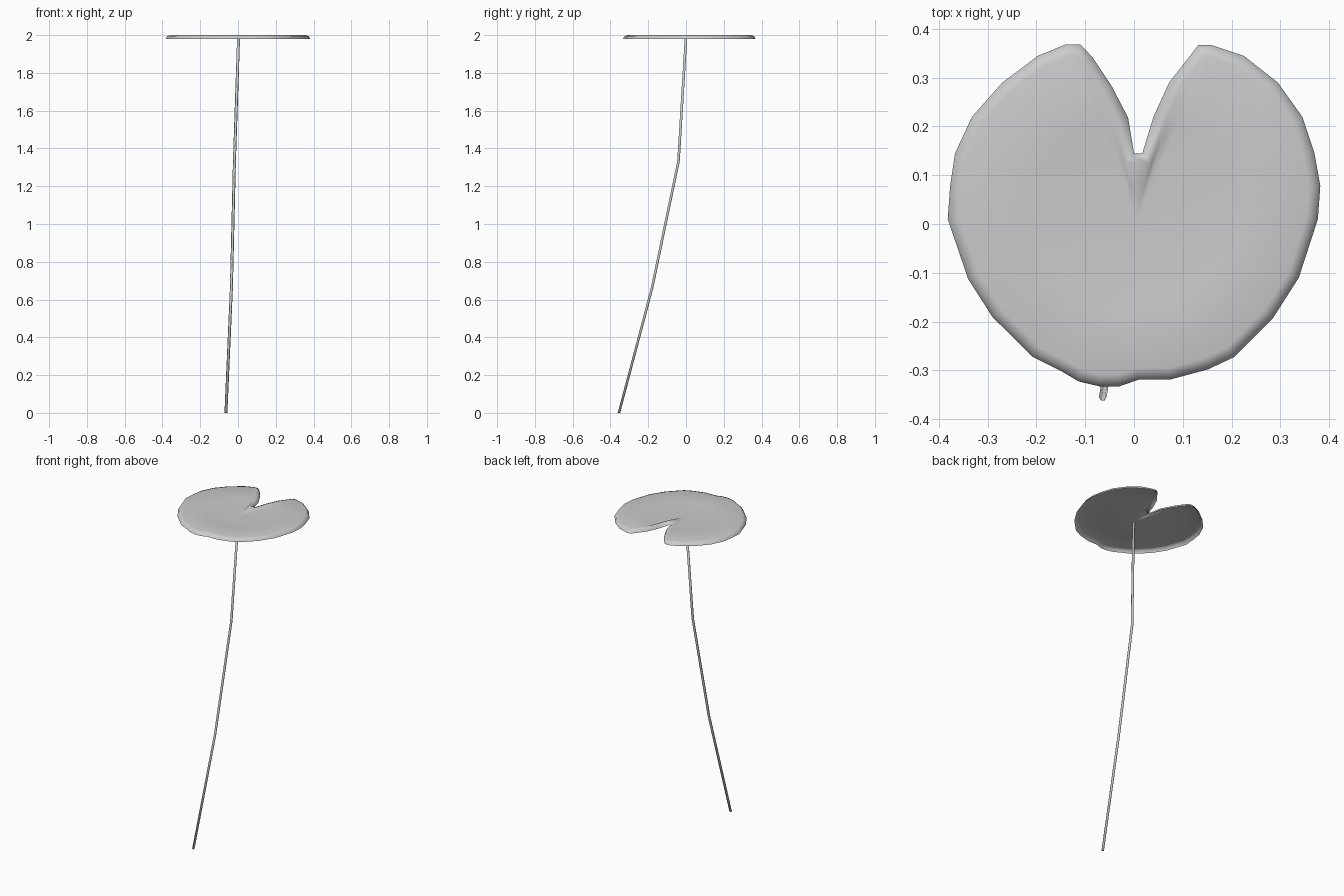
import bpy, bmesh
from math import sin, cos, tau
from mathutils import Vector

if "Cube" in bpy.data.objects:
    bpy.data.objects.remove(bpy.data.objects["Cube"])


def finish(name, bm, smooth=True):
    bmesh.ops.recalc_face_normals(bm, faces=bm.faces[:])
    for f in bm.faces:
        f.smooth = smooth
    me = bpy.data.meshes.new(name)
    bm.to_mesh(me)
    bm.free()
    ob = bpy.data.objects.new(name, me)
    bpy.context.collection.objects.link(ob)
    return ob


def bridge(bm, a, b):
    n = len(a)
    for i in range(n):
        j = (i + 1) % n
        bm.faces.new((a[i], a[j], b[j], b[i]))


# Leaf outline, clockwise from the base of the notch
OUTLINE = [Vector(p) for p in [
    (0, .145), (.017, .145), (.04, .22), (.072, .29), (.132, .367), (.158, .367),
    (.225, .345), (.295, .29), (.345, .22), (.37, .145), (.382, .078), (.377, .01),
    (.338, -.11), (.285, -.193), (.205, -.273), (.152, -.298), (.074, -.319),
    (.01, -.319), (-.03, -.333), (-.07, -.333), (-.113, -.323), (-.152, -.3),
    (-.207, -.273), (-.29, -.191), (-.34, -.113), (-.382, .01), (-.377, .078),
    (-.367, .145), (-.332, .22), (-.27, .29), (-.197, .345), (-.14, .368),
    (-.11, .368), (-.086, .343), (-.047, .285), (-.012, .218)]]


def inset(points, d):
    out = []
    n = len(points)
    for i, p in enumerate(points):
        e1 = (p - points[i - 1]).normalized()
        e2 = (points[(i + 1) % n] - p).normalized()
        t = (e1 + e2).normalized()
        out.append(p + Vector((t.y, -t.x)) * d)   # inward side of a clockwise loop
    return out


# Leaf: thin sheet, turned down at the rim and slightly dished to the stem
bm = bmesh.new()
crest = inset(OUTLINE, .024)
levels = [(OUTLINE, 1.980), (inset(OUTLINE, .008), 1.995), (crest, 2.0),
          ([p * .6 for p in crest], 1.993)]
rings = [[bm.verts.new((p.x, p.y, z)) for p in pts] for pts, z in levels]
for a, b in zip(rings, rings[1:]):
    bridge(bm, a, b)
centre = bm.verts.new((.003, 0, 1.985))
last = rings[-1]
for i in range(len(last)):
    bm.faces.new((last[i - 1], last[i], centre))
finish("leaf", bm)

# Stem: thin bent tube from the ground to the leaf centre
bm = bmesh.new()
PATH = [(-.064, -.355, 0), (-.035, -.18, .66), (-.019, -.04, 1.33), (.003, 0, 1.985)]
SIDES, R = 6, .0078
rings = [[bm.verts.new((x + R * cos(tau * k / SIDES), y + R * sin(tau * k / SIDES), z))
          for k in range(SIDES)] for x, y, z in PATH]
for a, b in zip(rings, rings[1:]):
    bridge(bm, a, b)
bm.faces.new(rings[0])
bm.faces.new(rings[-1])
finish("stem", bm)
